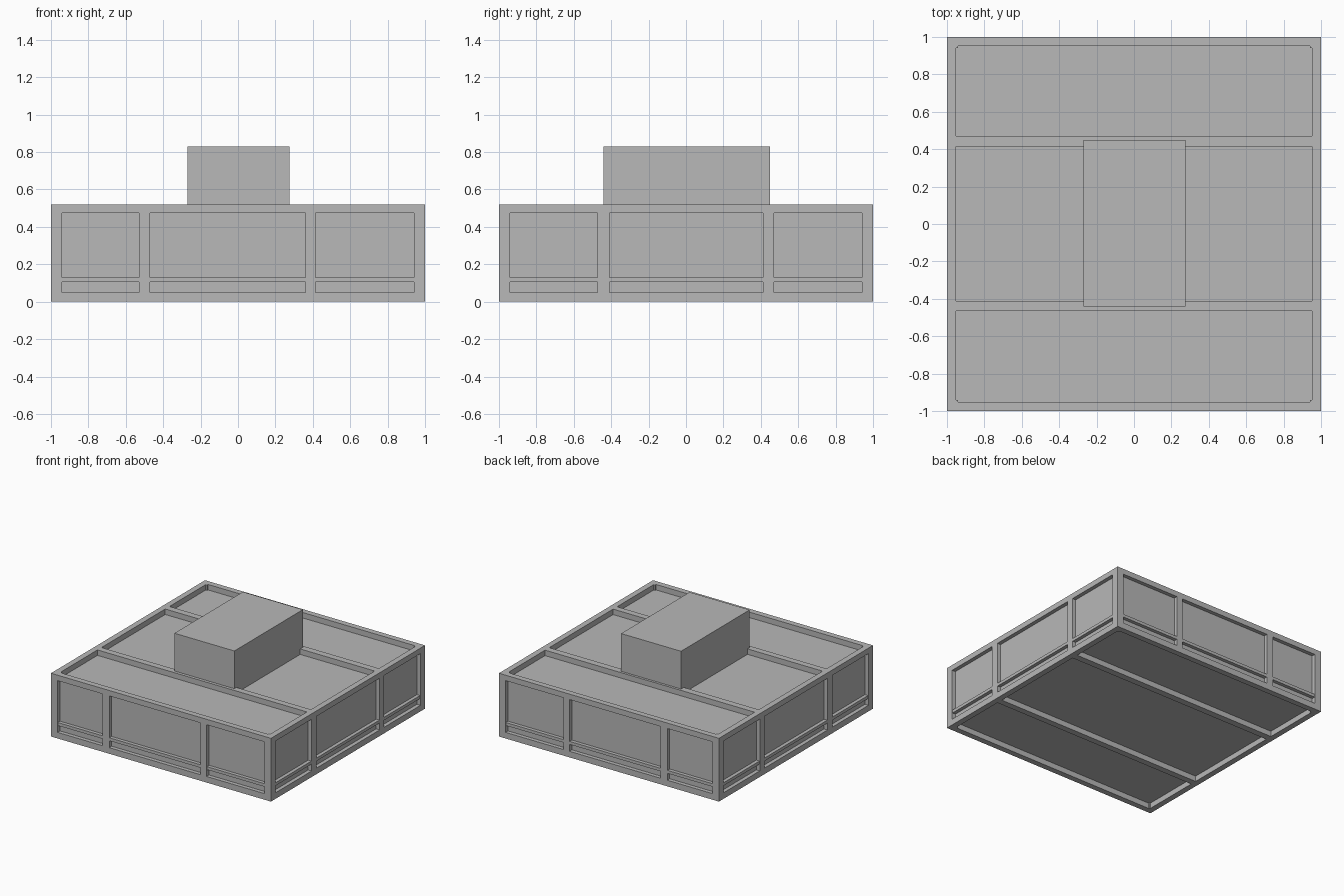
import bpy

if "Cube" in bpy.data.objects:
    bpy.data.objects.remove(bpy.data.objects["Cube"])

grey = bpy.data.materials.new("plain grey")
grey.diffuse_color = (0.48, 0.48, 0.48, 1)
grey.use_nodes = True
grey.node_tree.nodes["Principled BSDF"].inputs["Base Color"].default_value = grey.diffuse_color


def box(name, x, y, z):
    """Axis-aligned box from (min, max) pairs."""
    bpy.ops.mesh.primitive_cube_add(size=1, location=[(a + b) / 2 for a, b in (x, y, z)])
    ob = bpy.context.object
    ob.name = name
    ob.scale = [b - a for a, b in (x, y, z)]
    bpy.ops.object.transform_apply(location=False, rotation=False, scale=True)
    ob.data.materials.append(grey)
    return ob


H = 0.52      # frame height
IN = 0.968    # face of the recessed panels
BOT, TOP = 0.05, 0.475

# Recessed panel body and the raised block on top
box("panel_body", (-IN, IN), (-IN, IN), (0.045, TOP))
box("top_block", (-0.27, 0.275), (-0.44, 0.45), (TOP - 0.01, 0.83))

# Corner posts
for sx in (-1, 1):
    for sy in (-1, 1):
        x = sorted((sx * 0.94, sx))
        y = sorted((sy * 0.94, sy))
        box("corner_post", x, y, (0, H))

# Perimeter beams at top and bottom, and the thin rail above the bottom beam
for s in (-1, 1):
    outer = sorted((s * 0.952, s))
    rail = sorted((s * 0.955, s * 0.997))
    for name, z in (("bottom_beam", (0, BOT)), ("top_beam", (TOP, H))):
        box(name + "_front_back", (-0.94, 0.94), outer, z)
        box(name + "_side", outer, (-0.94, 0.94), z)
    box("thin_rail_front_back", (-0.94, 0.94), rail, (0.105, 0.13))
    box("thin_rail_side", rail, (-0.94, 0.94), (0.105, 0.13))

    # Intermediate posts on each wall
    for x in ((-0.53, -0.47), (0.36, 0.415)):
        box("front_back_post", x, outer, (BOT, TOP))
    for y in ((-0.472, -0.41), (0.412, 0.47)):
        box("side_post", outer, y, (BOT, TOP))

# Cross beams over the roof and under the floor
for y in ((-0.465, -0.413), (0.415, 0.47)):
    box("roof_cross_beam", (-0.952, 0.952), y, (TOP - 0.005, H))
    box("floor_cross_beam", (-0.952, 0.952), y, (0, BOT))
